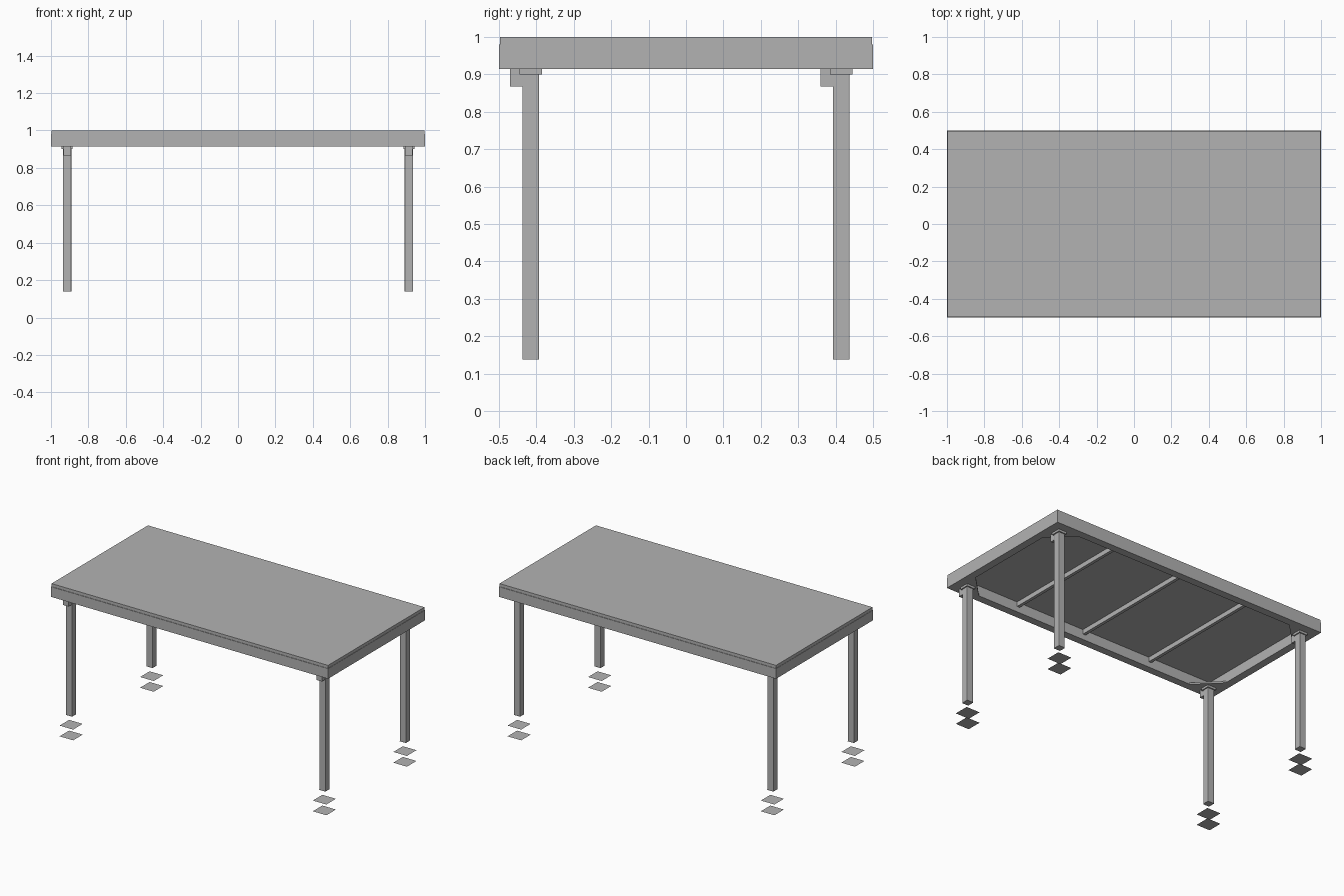
import bpy, bmesh
from mathutils import Matrix, Vector

cube = bpy.data.objects.get("Cube")
if cube:
    bpy.data.objects.remove(cube, do_unlink=True)

grey = bpy.data.materials.new("plain_grey")
grey.use_nodes = True
GREY = (0.45, 0.45, 0.45, 1)
grey.diffuse_color = GREY
grey.node_tree.nodes["Principled BSDF"].inputs["Base Color"].default_value = GREY


def add_object(name, bm):
    bmesh.ops.recalc_face_normals(bm, faces=bm.faces)
    mesh = bpy.data.meshes.new(name)
    bm.to_mesh(mesh)
    bm.free()
    mesh.materials.append(grey)
    obj = bpy.data.objects.new(name, mesh)
    bpy.context.collection.objects.link(obj)
    return obj


def box(name, x, y, z):
    """Box from (min, max) pairs."""
    bm = bmesh.new()
    size = [b - a for a, b in (x, y, z)]
    centre = Vector([(a + b) / 2 for a, b in (x, y, z)])
    bmesh.ops.create_cube(bm, size=1, matrix=Matrix.Translation(centre) @ Matrix.Diagonal((*size, 1)))
    return add_object(name, bm)


def sheet(name, x, y, z, size, up=True):
    """Flat square plate."""
    bm = bmesh.new()
    bmesh.ops.create_grid(bm, x_segments=1, y_segments=1, size=size / 2,
                          matrix=Matrix.Translation((x, y, z)))
    obj = add_object(name, bm)
    for poly in obj.data.polygons:
        if (poly.normal.z > 0) != up:
            obj.data.flip_normals()
            break
    return obj


def prism(name, points, z0, z1):
    bm = bmesh.new()
    face = bm.faces.new([bm.verts.new((x, y, z0)) for x, y in points])
    top = bmesh.ops.extrude_face_region(bm, geom=[face])["geom"]
    verts = [v for v in top if isinstance(v, bmesh.types.BMVert)]
    bmesh.ops.translate(bm, verts=verts, vec=(0, 0, z1 - z0))
    return add_object(name, bm)


BOTTOM, PANEL, RIM = 0.914, 0.98, 0.05
LEG_X, LEG_Y, LEG_Z, HALF = 0.914, 0.415, 0.138, 0.0225
IN_X, IN_Y = 1 - RIM, 0.5 - RIM

# Table top and the frame under it
box("table_top", (-0.998, 0.998), (-0.497, 0.497), (PANEL, 1))
for s, side in ((-1, "front"), (1, "back")):
    box(f"frame_{side}", (-1, 1), sorted((s * 0.5, s * IN_Y)), (BOTTOM, PANEL))
for s, side in ((-1, "right"), (1, "left")):
    box(f"frame_{side}", sorted((s, s * IN_X)), (-IN_Y, IN_Y), (BOTTOM, PANEL))

# Cross beams
for i, x in enumerate((-0.5, 0, 0.5)):
    box(f"cross_beam_{i + 1}", (x - 0.01, x + 0.01), (-IN_Y, IN_Y), (0.95, PANEL))

# Legs with their fittings at each corner
for sx, side in ((-1, "right"), (1, "left")):
    for sy, end in ((-1, "front"), (1, "back")):
        tag = f"{end}_{side}"
        x, y = sx * LEG_X, sy * LEG_Y

        leg = box(f"leg_{tag}", (x - HALF, x + HALF), (y - HALF, y + HALF), (LEG_Z, BOTTOM))
        bm = bmesh.new()
        bm.from_mesh(leg.data)
        upright = [e for e in bm.edges if abs(e.verts[0].co.z - e.verts[1].co.z) > 0.1]
        bmesh.ops.bevel(bm, geom=upright, offset=0.003, segments=2, affect='EDGES', profile=0.5)
        bm.to_mesh(leg.data)
        bm.free()

        box(f"leg_flange_{tag}", (x - 0.03, x + 0.03), (y - 0.03, y + 0.03), (0.9, BOTTOM))
        box(f"leg_bracket_{tag}", (x - 0.02, x + 0.02), (y - 0.055, y + 0.01), (0.867, BOTTOM))
        sheet(f"leg_cap_{tag}", x, y, LEG_Z - 0.001, 2 * HALF, up=False)

        # Loose foot plates below the leg
        sheet(f"lower_foot_plate_{tag}", x, y, 0, 0.098)
        sheet(f"upper_foot_plate_{tag}", x, y, 0.07, 0.098)

        # Corner gusset and the plate above it
        cx, cy = sx * IN_X, sy * IN_Y
        prism(f"corner_gusset_{tag}", [(cx, cy), (cx - sx * 0.15, cy), (cx, cy - sy * 0.15)],
              BOTTOM, BOTTOM + 0.01)
        sheet(f"corner_plate_{tag}", x - sx * 0.05, y - sy * 0.06, PANEL - 0.004, 0.098, up=False)
